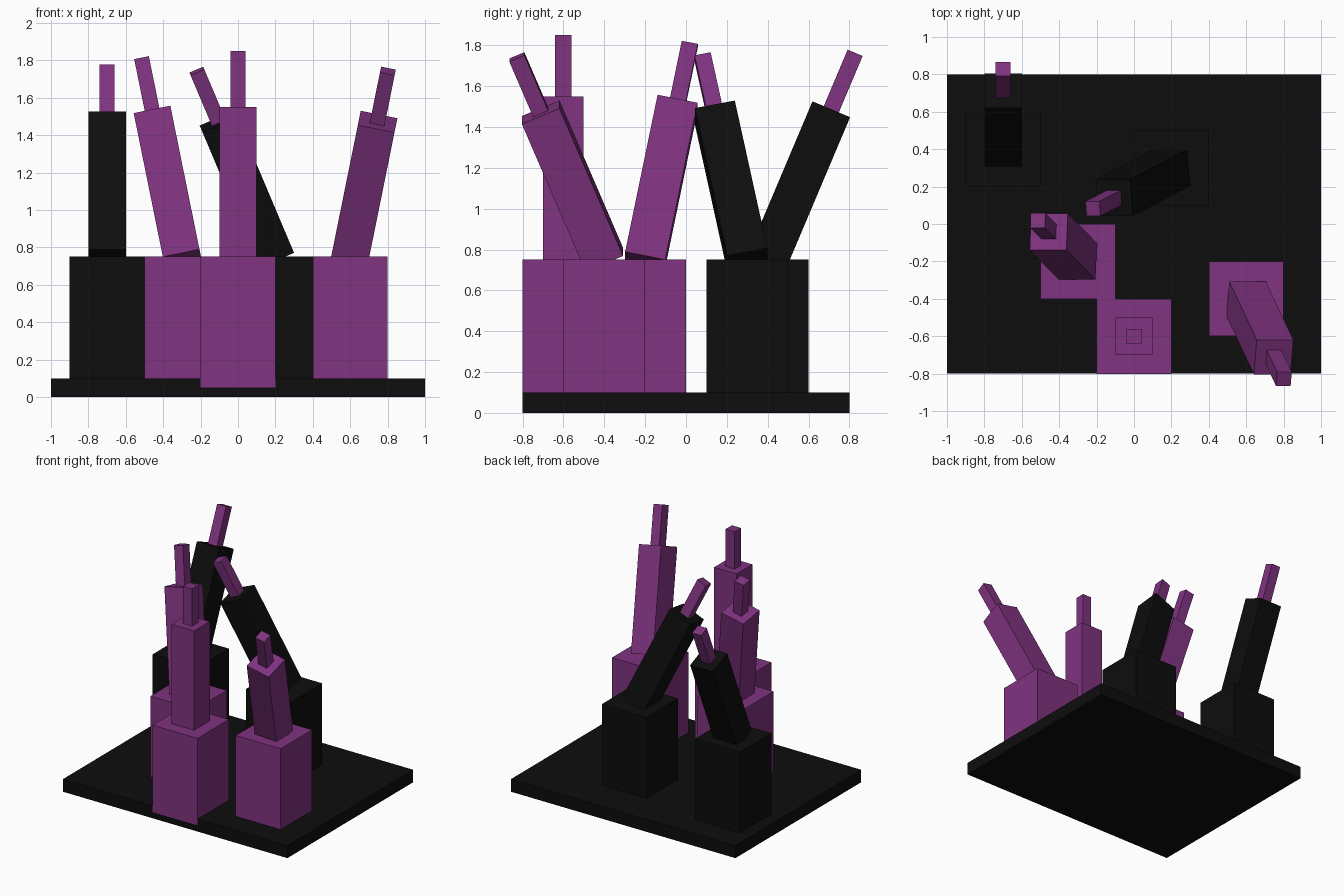
import bpy
from mathutils import Euler, Matrix, Vector

if "Cube" in bpy.data.objects:
    bpy.data.objects.remove(bpy.data.objects["Cube"])


def material(name, rgb):
    m = bpy.data.materials.new(name)
    m.diffuse_color = (*rgb, 1)
    m.use_nodes = True
    m.node_tree.nodes["Principled BSDF"].inputs["Base Color"].default_value = m.diffuse_color
    return m


BLACK = material("near black", (0.004, 0.004, 0.004))
PURPLE = material("purple", (0.214, 0.033, 0.214))


def box(name, size, low, mat, origin=(0, 0, 0), tilt=(0, 0)):
    """Box rising from height low above origin, tilted about that origin."""
    bpy.ops.mesh.primitive_cube_add(size=1)
    ob = bpy.context.object
    ob.name = name
    ob.data.transform(Matrix.Translation((0, 0, low + size[2] / 2)) @ Matrix.Diagonal((*size, 1)))
    ob.location = Vector(origin)
    ob.rotation_euler = Euler((tilt[0], tilt[1], 0))
    ob.data.materials.append(mat)
    return ob


# Ground slab
box("base_slab", (2, 1.6, 0.1), 0, BLACK)

# Towers: name, x, y, tilt about x, tilt about y, colour
towers = [
    ("front", 0, -0.601, 0, 0, PURPLE),
    ("left", -0.3, -0.2, -0.2, -0.2, PURPLE),
    ("right", 0.6, -0.4, 0.4, 0.2, PURPLE),
    ("back_left", -0.7, 0.4, -0.4, 0, BLACK),
    ("back_right", 0.2, 0.3, 0.2, -0.4, BLACK),
]
for name, x, y, rx, ry, mat in towers:
    # Upright pedestal, slightly sunk into the slab
    box(name + "_pedestal", (0.4, 0.4, 0.7), 0.05, mat, (x, y, 0))
    # Leaning column and its slim tip pivot on the pedestal top
    top = (x, y, 0.75)
    box(name + "_column", (0.2, 0.2, 0.8), 0, mat, top, (rx, ry))
    box(name + "_tip", (0.08, 0.08, 0.3), 0.8, PURPLE, top, (rx, ry))
